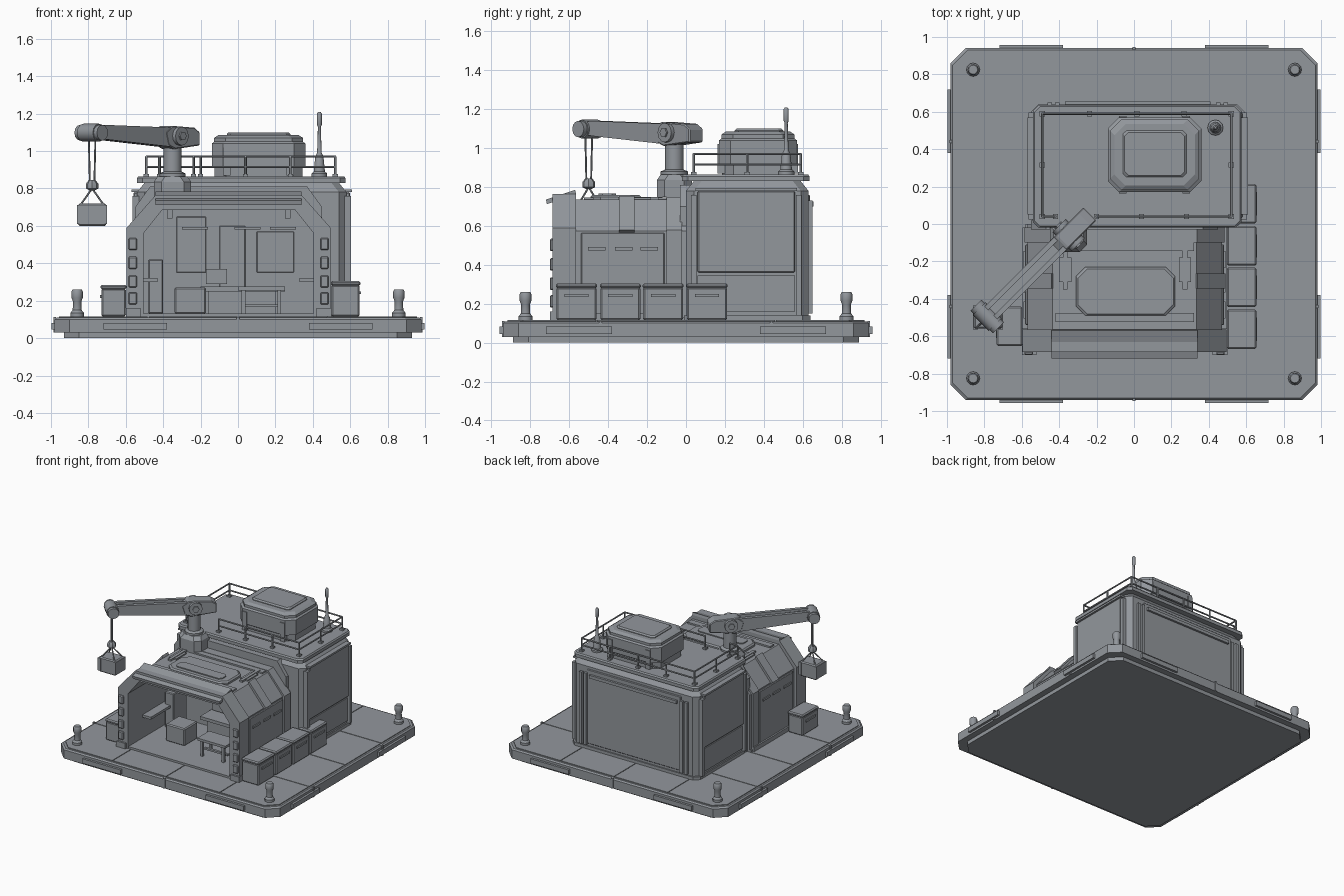
import bpy
import bmesh
import math
from mathutils import Vector

old = bpy.data.objects.get("Cube")
if old:
    bpy.data.objects.remove(old, do_unlink=True)

grey = bpy.data.materials.new("slate grey")
grey.use_nodes = True
tone = (.29, .31, .335, 1)
grey.diffuse_color = tone
grey.node_tree.nodes["Principled BSDF"].inputs["Base Color"].default_value = tone


# ---- helpers ----
def finish(name, bm, bevel=0, smooth=False):
    bmesh.ops.recalc_face_normals(bm, faces=bm.faces)
    mesh = bpy.data.meshes.new(name)
    bm.to_mesh(mesh)
    bm.free()
    mesh.materials.append(grey)
    obj = bpy.data.objects.new(name, mesh)
    bpy.context.collection.objects.link(obj)
    if bevel:
        mod = obj.modifiers.new("edge bevel", 'BEVEL')
        mod.width, mod.segments = bevel, 1
    if smooth:
        bpy.ops.object.select_all(action='DESELECT')
        obj.select_set(True)
        bpy.context.view_layer.objects.active = obj
        bpy.ops.object.shade_smooth_by_angle(angle=math.radians(35))
    return obj


def stack(name, rings, bevel=0, smooth=False):
    """Skin equal-length rings of points and cap both ends."""
    bm = bmesh.new()
    loops = [[bm.verts.new(p) for p in ring] for ring in rings]
    for a, b in zip(loops, loops[1:]):
        for i in range(len(a)):
            j = (i + 1) % len(a)
            bm.faces.new((a[i], a[j], b[j], b[i]))
    bm.faces.new(loops[0])
    bm.faces.new(loops[-1])
    return finish(name, bm, bevel, smooth)


def box(name, xs, ys, zs, bevel=0):
    ring = [(x, y) for x, y in zip((xs[0], xs[1], xs[1], xs[0]), (ys[0], ys[0], ys[1], ys[1]))]
    return stack(name, [[(x, y, z) for x, y in ring] for z in zs], bevel)


def prism_y(name, outline, ys, bevel=0):
    return stack(name, [[(x, y, z) for x, z in outline] for y in ys], bevel)


def prism_x(name, outline, xs):
    return stack(name, [[(x, y, z) for y, z in outline] for x in xs])


def octagon_stack(name, xs, ys, cut, levels):
    """Corner-cut rectangle, lofted through (inset, height) levels."""
    rings = []
    for inset, z in levels:
        l, r, f, b = xs[0] + inset, xs[1] - inset, ys[0] + inset, ys[1] - inset
        flat = ((l + cut, f), (r - cut, f), (r, f + cut), (r, b - cut),
                (r - cut, b), (l + cut, b), (l, b - cut), (l, f + cut))
        rings.append([(x, y, z) for x, y in flat])
    return stack(name, rings)


def lathe(name, x, y, profile, sides=12):
    turn = [math.tau * i / sides for i in range(sides)]
    return stack(name, [[(x + r * math.cos(t), y + r * math.sin(t), z) for t in turn]
                        for r, z in profile], smooth=True)


def rod(name, start, end, radius, sides=6):
    start, end = Vector(start), Vector(end)
    turn = (end - start).to_track_quat('Z', 'Y')
    ring = [turn @ Vector((radius * math.cos(math.tau * i / sides),
                           radius * math.sin(math.tau * i / sides), 0)) for i in range(sides)]
    return stack(name, [[p + c for c in ring] for p in (start, end)], smooth=sides > 6)


# ---- platform ----
octagon_stack("platform", (-.98, .98), (-.94, .94), .08,
              [(.05, 0), (.05, .03), (0, .03), (0, .1), (.01, .11)])
columns, rows = (-.96, -.48, 0, .48, .96), (-.92, -.46, 0, .46, .92)
for i in range(4):
    for j in range(4):
        corner = i in (0, 3) and j in (0, 3)
        xs = (columns[i] + .003, columns[i + 1] - .003)
        ys = (rows[j] + .003, rows[j + 1] - .003)
        l, r, f, b = *xs, *ys
        flat = [(l, f), (r, f), (r, b), (l, b)]
        if corner:
            k = {(0, 0): 0, (3, 0): 1, (3, 3): 2, (0, 3): 3}[i, j]
            x, y = flat[k]
            sx, sy = (1 if i == 0 else -1), (1 if j == 0 else -1)
            pair = [(x, y + sy * .08), (x + sx * .08, y)]
            flat[k:k + 1] = pair if k in (0, 2) else pair[::-1]
        stack("deck_tile", [[(x, y, z) for x, y in flat] for z in (.1, .116)])
for s in (-1, 1):
    for c in (-.55, .55):
        box("edge_plate_y", (c - .17, c + .17), (s * .945 - .013, s * .945 + .013), (.045, .082))
        box("edge_plate_x", (s * .985 - .013, s * .985 + .013), (c - .17, c + .17), (.045, .082))
        box("edge_clip_x", (s * .98 - .007, s * .98 + .007), (c * .8 - .008, c * .8 + .008), (.03, .112))
        lathe("bollard", s * .86, c * 1.5, [(.036, .11), (.036, .135), (.024, .15), (.022, .195),
                                            (.03, .215), (.03, .25), (.024, .26)])
    box("edge_clip_y", (-.008, .008), (s * .94 - .007, s * .94 + .007), (.03, .112))

# ---- rear building ----
octagon_stack("rear_body", (-.54, .58), (0, .63), .04,
              [(-.01, .11), (-.01, .14), (0, .14), (0, .78), (.04, .83)])
octagon_stack("roof_slab", (-.54, .575), (-.02, .635), .03, [(0, .83), (0, .855), (.008, .865)])
for side, wall in ((-1, -.54), (1, .58)):
    def span(depth):
        return sorted((wall - side * .01, wall + side * depth))
    box("side_panel", span(.02), (.06, .56), (.36, .78), .006)
    box("side_panel_lower", span(.008), (.06, .56), (.16, .345))
    box("side_panel_lintel", span(.03), (.05, .57), (.78, .795))
    for y in (.04, .58):
        box("side_rib", span(.025), (y - .015, y + .015), (.14, .76))
box("back_panel", (-.4, .44), (.62, .638), (.16, .76), .005)
box("back_lintel", (-.37, .41), (.62, .655), (.7, .725))
for x in (-.45, -.41, .45, .49):
    box("back_rib", (x - .012, x + .012), (.62, .65), (.15, .73))

# ---- roof railing ----
left, right, front, back = -.49, .52, .04, .59
runs = [((left, front), (left, back)), ((left, back), (right, back)), ((right, back), (right, front)),
        ((right, front), (-.2, front)), ((left, front), (-.42, front))]
for a, b in runs:
    for z in (.915, .97):
        rod("rail", (*a, z), (*b, z), .006)
    length = math.dist(a, b)
    steps = max(1, round(length / .25))
    for i in range(steps + 1):
        x, y = (a[k] + (b[k] - a[k]) * i / steps for k in (0, 1))
        rod("rail_post", (x, y, .86), (x, y, .97), .007)
        box("rail_foot", (x - .014, x + .014), (y - .014, y + .014), (.86, .878))

# ---- roof unit and antenna ----
octagon_stack("roof_unit", (-.14, .36), (.17, .57), .06,
              [(.015, .86), (.015, .91), (0, .92), (0, 1.04), (.012, 1.05), (.012, 1.07), (.035, 1.085)])
octagon_stack("roof_unit_lid", (-.06, .28), (.25, .5), .02, [(0, 1.08), (0, 1.09), (.01, 1.1)])
for x in (-.08, .26):
    box("roof_unit_strut", (x, x + .04), (.163, .577), (.87, 1.02))
lathe("antenna", .435, .515, [(.042, .86), (.042, .88), (.03, .89), (.022, .97), (.012, .99),
                              (.008, 1.13), (.013, 1.14), (.013, 1.2), (.006, 1.21)])


# ---- front hall ----
def arch(half, top, shoulder, flat):
    mid = -.05
    return [(mid - half, .115), (mid - half, shoulder), (mid - flat, top),
            (mid + flat, top), (mid + half, shoulder), (mid + half, .115)]


inner = arch(.455, .685, .56, .355)


def arch_shell(name, outer, ys):
    return prism_y(name, outer + inner[::-1], ys)


wide = arch(.545, .765, .59, .39)
arch_shell("hall_shell", arch(.52, .735, .575, .385), (-.6, 0))
arch_shell("front_frame", wide, (-.685, -.565))
arch_shell("rear_frame", arch(.535, .75, .58, .388), (-.1, -.02))
prism_y("hall_back_wall", arch(.48, .7, .57, .37), (-.05, .01))
prism_y("hall_link", arch(.5, .81, .7, .42), (-.03, .02))
box("hall_floor", (-.58, .48), (-.68, 0), (.11, .132))
prism_x("awning", [(-.72, .735), (-.57, .785), (-.565, .765), (-.715, .712)], (-.44, .34))
for y in (-.5, -.12):
    box("roof_strip", (-.42, .32), (y - .025, y + .025), (.73, .747))
octagon_stack("roof_hatch", (-.31, .22), (-.49, -.23), .05, [(0, .73), (0, .75), (.01, .76)])
octagon_stack("roof_hatch_lid", (-.25, .16), (-.45, -.36), .02, [(0, .755), (0, .768)])
for x in (-.38, .26):
    box("roof_bracket", (x, x + .025), (-.35, -.12), (.73, .75))
    box("roof_bracket_pad", (x - .02, x + .045), (-.31, -.18), (.73, .745))
for s in (-1, 1):
    def out(near, far):
        return sorted((-.05 + s * near, -.05 + s * far))
    # chamfer rib, wall panel, slots and frame lamps on both sides
    prism_y("chamfer_rib", [(-.05 + s * a, z) for a, z in ((.38, .73), (.39, .755), (.54, .58), (.51, .56))],
            (-.345, -.265))
    box("wall_panel", out(.51, .532), (-.54, -.11), (.14, .565), .005)
    for y in (-.46, -.32, -.19):
        box("wall_slot", out(.53, .54), (y - .045, y + .045), (.475, .492))
    box("wall_skirt", out(.51, .545), (-.56, -.02), (.115, .15))
    for z in (.18, .27, .37, .47):
        box("frame_lamp", out(.49, .535), (-.7, -.68), (z, z + .065), .006)
    box("frame_foot", out(.47, .55), (-.7, -.56), (.115, .16))
    box("inner_shelf", out(.38, .455), (-.5, -.12), (.3, .32))
    box("ceiling_hook", out(.3, .33), (-.5, -.46), (.64, .69))

# ---- hall interior ----
for x, z, w, h in ((-.33, .35, .16, .3), (-.1, .2, .14, .4), (.1, .35, .2, .22)):
    box("back_wall_panel", (x, x + w), (-.06, -.045), (z, z + h), .004)
for x in (-.3, -.02, .17):
    box("wall_lamp", (x, x + .14), (-.07, -.045), (.58, .595))
box("wall_screen", (-.17, -.06), (-.085, -.05), (.29, .37))
box("back_bench", (-.2, .25), (-.2, -.05), (.25, .275))
box("back_bench_base", (-.16, .2), (-.17, -.05), (.13, .25))
box("tool_chest", (-.34, -.17), (-.44, -.27), (.13, .27), .008)
box("tall_locker", (-.48, -.4), (-.25, -.08), (.13, .42), .006)
box("table_top", (0, .25), (-.52, -.37), (.255, .275))
for x in (.02, .21):
    for y in (-.51, -.4):
        box("table_leg", (x, x + .02), (y, y + .02), (.13, .26))
box("table_brace", (.02, .23), (-.46, -.44), (.165, .18))


# ---- storage crates ----
def crate(xs, y, top, outward):
    ys = (y, y + .205)
    box("crate", xs, ys, (.115, top - .02), .008)
    box("crate_lid", (xs[0] - .004, xs[1] + .004), (ys[0] - .003, ys[1] + .003), (top - .025, top), .008)
    face = xs[1] if outward > 0 else xs[0]
    box("crate_latch", (face - .008, face + .008), (y + .04, y + .165), (top - .07, top - .055))


for y in (-.665, -.44, -.22, .005):
    crate((.5, .65), y, .305, 1)
crate((-.73, -.6), -.65, .285, -1)

# ---- crane ----
px, py = -.35, -.06
octagon_stack("crane_plinth", (px - .1, px + .1), (py - .09, py + .09), .04,
              [(0, .75), (0, .835), (.02, .865)])
lathe("crane_column", px, py, [(.07, .86), (.07, .88), (.048, .89), (.048, 1.03)])


def on_boom(obj):
    obj.location = (px, py, 0)
    obj.rotation_euler.z = math.radians(225)


shoulder = [(-.16, 1.03), (-.16, 1.1), (-.12, 1.125), (.05, 1.135), (.1, 1.1), (.08, 1.03), (.03, 1.01)]
on_boom(prism_y("crane_shoulder", shoulder, (-.05, .05), .006))
beam = [(.02, 1.02), (.02, 1.125), (.56, 1.14), (.62, 1.13), (.62, 1.07), (.52, 1.06)]
for s in (-1, 1):
    on_boom(prism_y("boom_beam", beam, sorted((s * .02, s * .048))))
    on_boom(rod("pivot_cap", (0, s * .04, 1.08), (0, s * .072, 1.08), .05, 12))
    on_boom(rod("pivot_bolt", (0, s * .07, 1.08), (0, s * .082, 1.08), .025, 6))
    on_boom(rod("tip_cap", (.615, s * .04, 1.098), (.615, s * .085, 1.098), .042, 12))
web = [(.02, 1.04), (.02, 1.1), (.6, 1.125), (.6, 1.08)]
on_boom(prism_y("boom_web", web, (-.025, .025)))
on_boom(rod("tip_drum", (.615, -.06, 1.098), (.615, .06, 1.098), .048, 12))

# ---- hoist and hanging load ----
hx, hy = -.78, -.5
for s in (-1, 1):
    rod("hoist_cable", (hx + s * .018, hy - s * .018, 1.08), (hx + s * .012, hy - s * .012, .83), .005)
lathe("hoist_block", hx, hy, [(.015, .79), (.033, .8), (.033, .825), (.018, .845)], 8)
box("hanging_load", (hx - .075, hx + .075), (hy - .06, hy + .06), (.6, .72), .008)
for s in (-1, 1):
    box("load_band", sorted((hx + s * .055, hx + s * .08)), (hy - .064, hy + .064), (.61, .712))
    for t in (-1, 1):
        rod("load_sling", (hx, hy, .8), (hx + s * .06, hy + t * .05, .715), .005)
